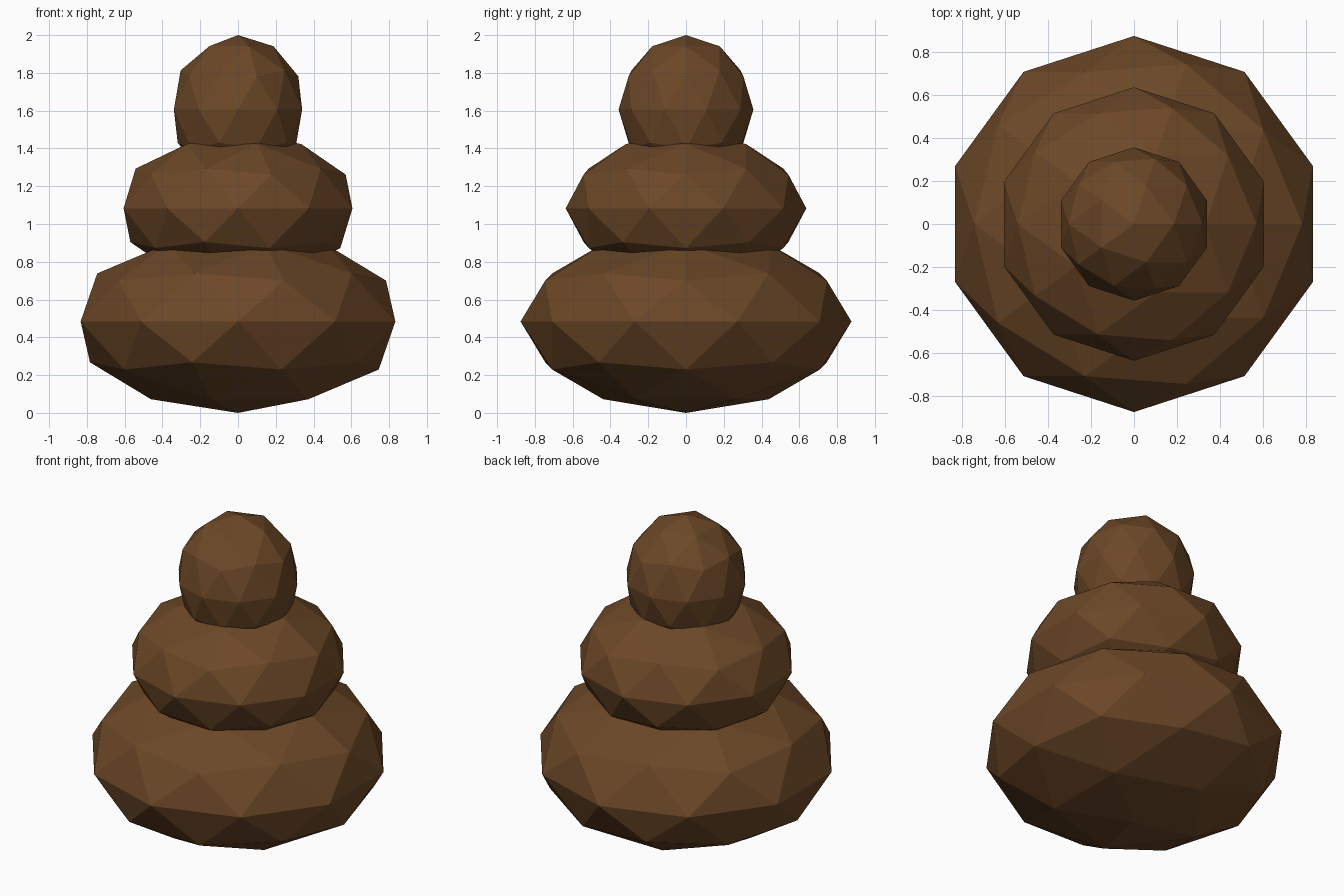
import bpy

cube = bpy.data.objects.get("Cube")
if cube:
    bpy.data.objects.remove(cube, do_unlink=True)

# Single brown colour
brown = bpy.data.materials.new("brown")
brown.use_nodes = True
colour = (0.150, 0.064, 0.020, 1)
brown.diffuse_color = colour
bsdf = next(n for n in brown.node_tree.nodes if n.type == "BSDF_PRINCIPLED")
bsdf.inputs["Base Color"].default_value = colour
bsdf.inputs["Roughness"].default_value = 0.9


def lump(name, height, radius, half_height):
    """Flat-shaded squashed icosphere centred at the given height."""
    bpy.ops.mesh.primitive_ico_sphere_add(
        subdivisions=2, radius=1, location=(0, 0, height))
    obj = bpy.context.object
    obj.name = name
    obj.scale = (radius, radius, half_height)
    bpy.ops.object.transform_apply(location=False, rotation=False, scale=True)
    bpy.ops.object.shade_flat()
    obj.data.materials.append(brown)
    return obj


# Stacked lumps, widest at the bottom
lump("bottom_lump", 0.484, 0.876, 0.484)
lump("middle_lump", 1.083, 0.637, 0.400)
lump("top_lump", 1.606, 0.357, 0.394)
